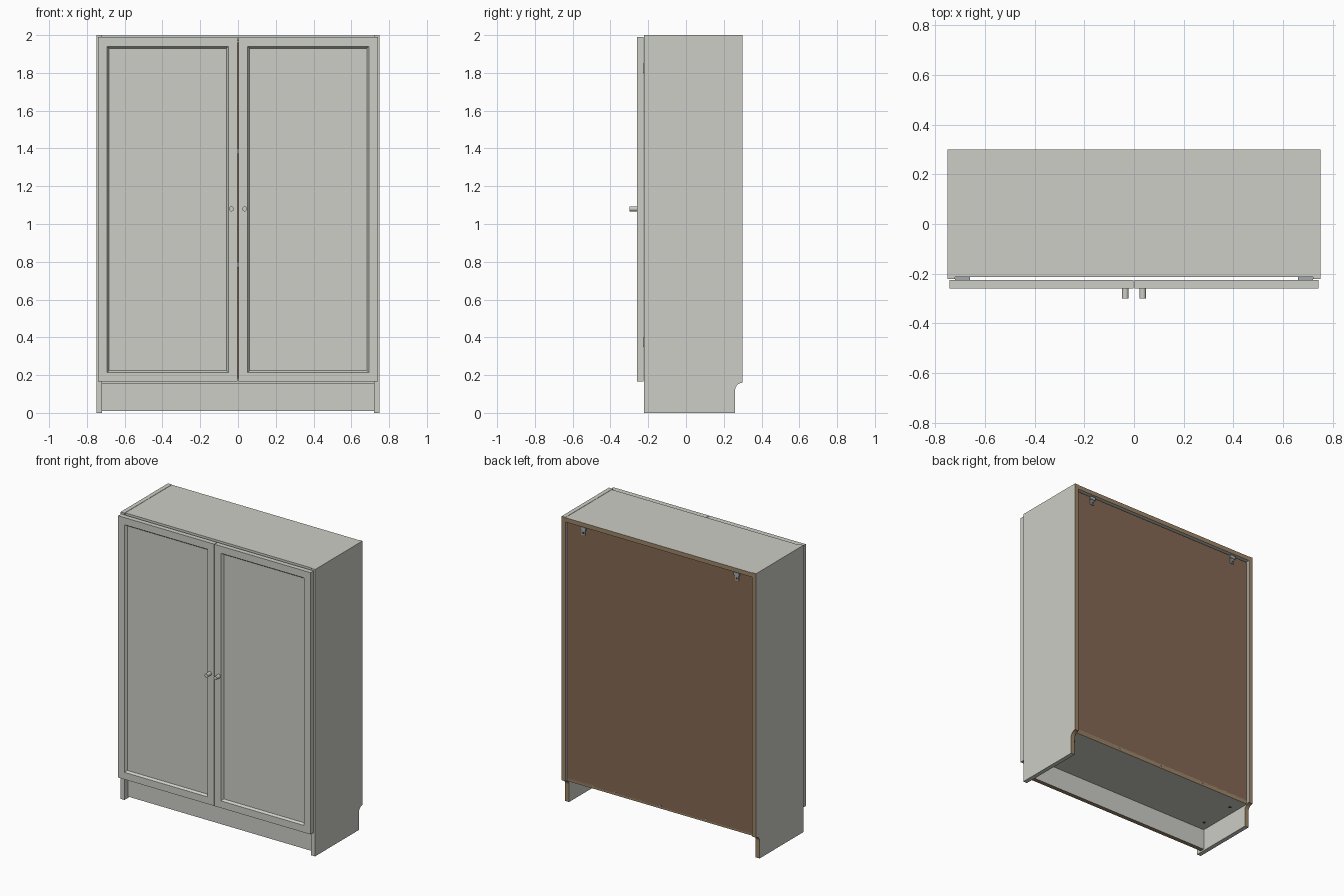
import bpy, bmesh, math
from mathutils import Vector

cube = bpy.data.objects.get("Cube")
if cube:
    bpy.data.objects.remove(cube, do_unlink=True)


def srgb(r, g, b):
    return [((c / 255 + 0.055) / 1.055) ** 2.4 for c in (r, g, b)] + [1.0]


def material(name, colour):
    m = bpy.data.materials.new(name)
    m.use_nodes = True
    m.diffuse_color = colour
    m.node_tree.nodes["Principled BSDF"].inputs["Base Color"].default_value = colour
    return m


GREY = material("painted grey", srgb(205, 205, 198))
BACKING = material("brown backing board", srgb(132, 105, 84))
RAW = material("raw tan edge", srgb(158, 134, 104))
METAL = material("bracket metal", srgb(165, 170, 172))
DARK = material("dark fitting", srgb(70, 70, 68))


def finish(name, bm, mats, rule=None):
    """Turn a bmesh into an object; the rule picks faces for the second material."""
    bmesh.ops.recalc_face_normals(bm, faces=bm.faces)
    bm.normal_update()
    if rule:
        for f in bm.faces:
            f.material_index = int(rule(f.normal))
    mesh = bpy.data.meshes.new(name)
    bm.to_mesh(mesh)
    bm.free()
    for m in mats:
        mesh.materials.append(m)
    ob = bpy.data.objects.new(name, mesh)
    bpy.context.collection.objects.link(ob)
    return ob


def box_mesh(x, y, z):
    bm = bmesh.new()
    bmesh.ops.create_cube(bm, size=1)
    for v in bm.verts:
        v.co = Vector([a + (b - a) * (c + 0.5) for (a, b), c in zip((x, y, z), v.co)])
    return bm


def box(name, x, y, z, mats=(GREY,), rule=None):
    return finish(name, box_mesh(x, y, z), mats, rule)


def disc(name, centre, radius, depth, axis, mat):
    bm = bmesh.new()
    bmesh.ops.create_cone(bm, cap_ends=True, segments=24, radius1=radius,
                          radius2=radius, depth=depth)
    bm.transform(Vector((0, 0, 1)).rotation_difference(axis).to_matrix().to_4x4())
    bmesh.ops.translate(bm, verts=bm.verts, vec=centre)
    for f in bm.faces:
        f.smooth = len(f.verts) == 4
    return finish(name, bm, [mat])


def back_edge(n):
    return n.y > 0.05


FRONT, BACK, HALF, THICK = -0.222, 0.30, 0.75, 0.03
INNER = HALF - THICK
SHELF_X = (-INNER, INNER)

# Side panels with a rounded skirting notch at the lower back
notch = 0.04
outline = [(FRONT, 0), (BACK - notch, 0)]
for i in range(9):
    a = math.pi - i * math.pi / 16
    outline.append((BACK + notch * math.cos(a), 0.12 + notch * math.sin(a)))
outline += [(BACK, 2), (FRONT, 2)]
for side, sx in (("left", 1), ("right", -1)):
    bm = bmesh.new()
    face = bm.faces.new([bm.verts.new((sx * INNER, y, z)) for y, z in outline])
    ext = bmesh.ops.extrude_face_region(bm, geom=[face])
    bmesh.ops.translate(bm, vec=(sx * THICK, 0, 0),
                        verts=[v for v in ext["geom"] if isinstance(v, bmesh.types.BMVert)])
    finish(side + "_side_panel", bm, [GREY, RAW], back_edge)

# Top, bottom, inner shelves and plinth
box("top_panel", SHELF_X, (-0.213, BACK), (1.968, 1.998), [GREY, RAW], back_edge)
box("bottom_panel", SHELF_X, (-0.213, 0.28), (0.155, 0.185), [GREY, RAW], back_edge)
for i in (1, 2):
    z = 0.17 + i * 0.6
    box(f"inner_shelf_{i}", SHELF_X, (-0.19, 0.265), (z, z + THICK))
box("plinth", SHELF_X, (-0.185, -0.155), (0.01, 0.155), [GREY, RAW], lambda n: n.z < -0.5)

# Recessed backing board
box("backing_board", SHELF_X, (0.27, 0.28), (0.165, 1.962), [BACKING])

for side, sx in (("left", 1), ("right", -1)):
    # Framed door with a bevelled sunken panel
    bm = box_mesh(sorted((sx * 0.002, sx * 0.742)), (-0.26, -0.226), (0.165, 1.99))
    bm.normal_update()
    panel = [f for f in bm.faces if f.normal.y < -0.5]
    bmesh.ops.inset_region(bm, faces=panel, thickness=0.07)
    bmesh.ops.inset_region(bm, faces=panel, thickness=0.015, depth=-0.015)
    finish(side + "_door", bm, [GREY])

    # Door knob
    disc(side + "_knob", (sx * 0.035, -0.279, 1.08), 0.013, 0.042, Vector((0, 1, 0)), GREY)

    # Hinges between door and side panel
    for i, z in enumerate((0.35, 1.8)):
        box(f"{side}_hinge_{i + 1}", sorted((sx * 0.66, sx * INNER)),
            (-0.227, -0.19), (z, z + 0.05), [METAL])

    # Wall bracket: plate, raised tab and screw
    x = sx * 0.592
    box(side + "_wall_bracket", (x - 0.013, x + 0.013), (0.279, 0.287), (1.905, 1.962), [METAL])
    box(side + "_bracket_tab", (x - 0.02, x + 0.02), (0.279, 0.292), (1.94, 1.962), [METAL])
    disc(side + "_bracket_screw", (x, 0.287, 1.92), 0.006, 0.006, Vector((0, 1, 0)), DARK)

    # Shelf fittings beneath the bottom panel
    for i, y in enumerate((-0.08, 0.18)):
        disc(f"{side}_bottom_fitting_{i + 1}", (sx * 0.66, y, 0.154), 0.009, 0.004,
             Vector((0, 0, 1)), DARK)

# Small nails along the lower edge of the backing board
for i in range(3):
    disc(f"backing_nail_{i + 1}", (-0.35 + i * 0.35, 0.281, 0.175), 0.006, 0.004,
         Vector((0, 1, 0)), METAL)
